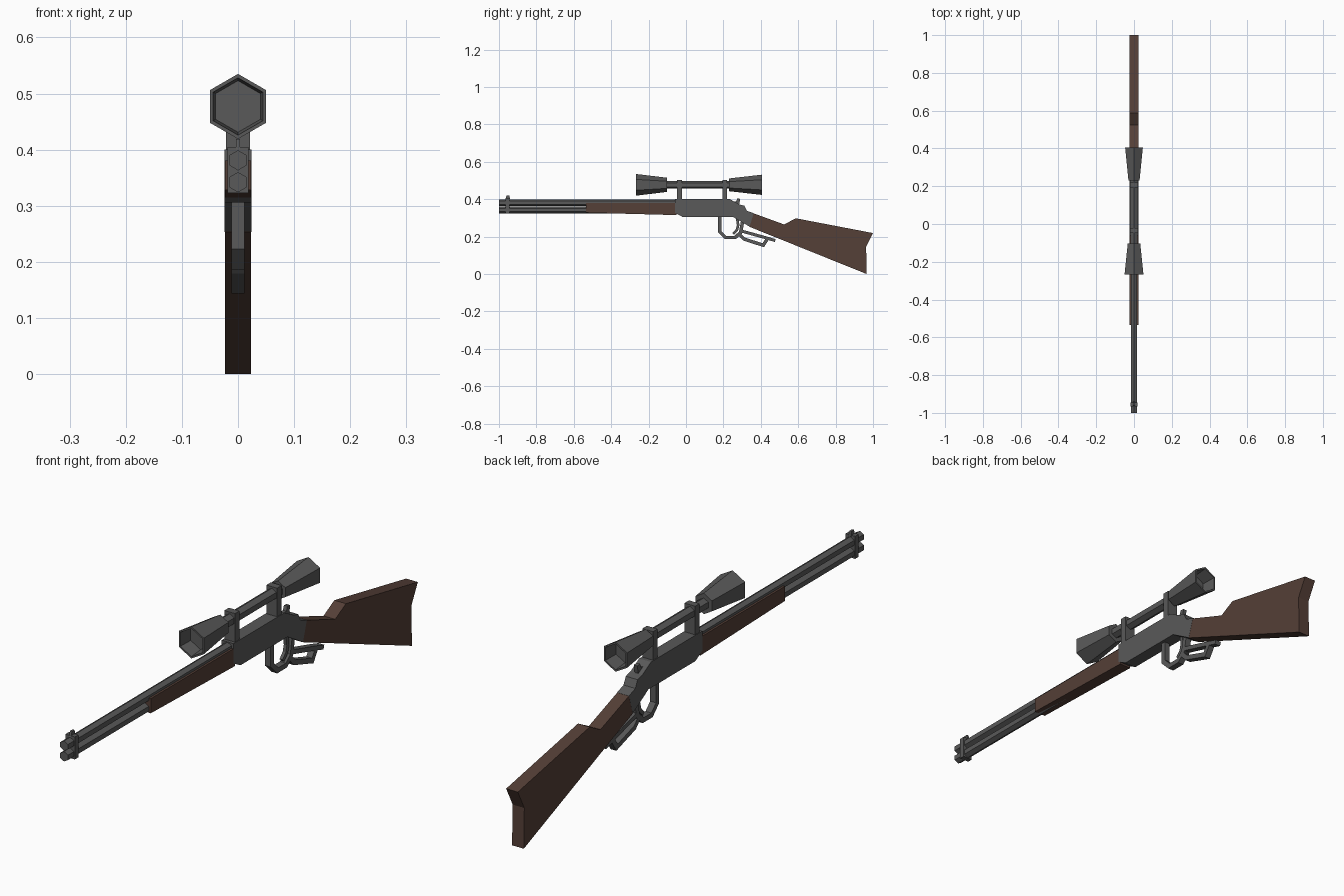
import bpy, bmesh, math
from mathutils import Vector

if "Cube" in bpy.data.objects:
    bpy.data.objects.remove(bpy.data.objects["Cube"])


def material(name, color):
    m = bpy.data.materials.new(name)
    m.diffuse_color = color
    m.use_nodes = True
    m.node_tree.nodes["Principled BSDF"].inputs["Base Color"].default_value = m.diffuse_color
    return m


WOOD = material("wood", (0.09, 0.05, 0.038, 1))
METAL = material("metal", (0.1, 0.1, 0.1, 1))


def finish(name, bm, mat):
    bmesh.ops.recalc_face_normals(bm, faces=bm.faces)
    me = bpy.data.meshes.new(name)
    bm.to_mesh(me)
    bm.free()
    me.materials.append(mat)
    ob = bpy.data.objects.new(name, me)
    bpy.context.collection.objects.link(ob)
    return ob


def prism(name, profile, half, mat=METAL):
    """Side profile of (y, z) points extruded across x."""
    bm = bmesh.new()
    a, b = [[bm.verts.new((x, y, z)) for y, z in profile] for x in (-half, half)]
    bm.faces.new(a)
    bm.faces.new(b[::-1])
    n = len(a)
    for i in range(n):
        j = (i + 1) % n
        bm.faces.new((a[i], a[j], b[j], b[i]))
    return finish(name, bm, mat)


def box(name, y0, y1, z0, z1, half):
    return prism(name, [(y0, z0), (y1, z0), (y1, z1), (y0, z1)], half)


def strap(name, path, thick, half):
    """Flat bar of even thickness following a (y, z) path."""
    pts = [Vector(p) for p in path]
    left, right = [], []
    for i, p in enumerate(pts):
        d0 = (p - pts[i - 1]).normalized() if i else (pts[1] - p).normalized()
        d1 = (pts[i + 1] - p).normalized() if i < len(pts) - 1 else d0
        d = (d0 + d1).normalized()
        off = Vector((-d.y, d.x)) * thick / 2 / max(d.dot(d0), 0.5)
        left.append(p + off)
        right.append(p - off)
    return prism(name, left + right[::-1], half)


def hex_tube(name, z, rings):
    """Six-sided body along y from (y, radius) rings, capped at both ends."""
    bm = bmesh.new()
    loops = []
    for y, r in rings:
        loops.append([bm.verts.new((r * math.sin(k * math.pi / 3), y,
                                    z + r * math.cos(k * math.pi / 3)))
                      for k in range(6)])
    for a, b in zip(loops, loops[1:]):
        for k in range(6):
            j = (k + 1) % 6
            bm.faces.new((a[k], a[j], b[j], b[k]))
    bm.faces.new(loops[0])
    bm.faces.new(loops[-1])
    return finish(name, bm, METAL)


# Wooden stock and forend
prism("stock", [(0.36, 0.325), (0.525, 0.265), (0.587, 0.298), (1.0, 0.219),
                (0.963, 0.147), (0.966, 0.0), (0.338, 0.253)], 0.0235, WOOD)
prism("forend", [(-0.535, 0.381), (-0.05, 0.381), (-0.05, 0.315),
                 (-0.535, 0.328)], 0.0235, WOOD)

# Receiver with sloping tang
prism("receiver", [(-0.06, 0.40), (0.235, 0.40), (0.285, 0.372), (0.312, 0.365),
                   (0.325, 0.338), (0.362, 0.325), (0.34, 0.253), (0.25, 0.306),
                   (-0.02, 0.306), (-0.06, 0.328)], 0.0238)

# Barrel, magazine tube, muzzle band and front sight
hex_tube("barrel", 0.381, [(-1.0, 0.018), (-0.05, 0.018)])
hex_tube("magazine_tube", 0.342, [(-1.0, 0.018), (-0.05, 0.018)])
box("barrel_band", -0.965, -0.945, 0.323, 0.405, 0.019)
prism("front_sight", [(-0.966, 0.40), (-0.94, 0.40), (-0.945, 0.419),
                      (-0.96, 0.419)], 0.004)

# Scope: tube, hollow bells and mounts
SZ = 0.477
hex_tube("scope_tube", SZ, [(-0.12, 0.021), (0.25, 0.021)])
hex_tube("scope_front_bell", SZ, [(-0.215, 0.046), (-0.268, 0.051),
                                  (-0.268, 0.058), (-0.102, 0.038)])
hex_tube("scope_rear_bell", SZ, [(0.35, 0.042), (0.405, 0.047),
                                 (0.405, 0.054), (0.23, 0.034)])
for name, y in (("front", -0.035), ("rear", 0.207)):
    box(f"scope_mount_{name}", y - 0.013, y + 0.013, 0.39, 0.504, 0.0215)

# Lever: trigger guard bow and the finger loop behind it
strap("trigger_guard", [(0.18, 0.315), (0.18, 0.227), (0.212, 0.195),
                        (0.262, 0.195), (0.292, 0.222), (0.304, 0.29)], 0.018, 0.0118)
strap("lever_upper_bar", [(0.296, 0.23), (0.43, 0.193), (0.477, 0.179)], 0.016, 0.0118)
strap("lever_lower_bar", [(0.284, 0.214), (0.31, 0.187), (0.413, 0.154),
                          (0.438, 0.193)], 0.018, 0.0118)

# Trigger and hammer
strap("trigger", [(0.272, 0.31), (0.279, 0.262), (0.272, 0.235), (0.252, 0.214)],
      0.014, 0.006)
prism("hammer", [(0.24, 0.36), (0.248, 0.386), (0.268, 0.388), (0.274, 0.404),
                 (0.29, 0.402), (0.282, 0.36)], 0.007)
